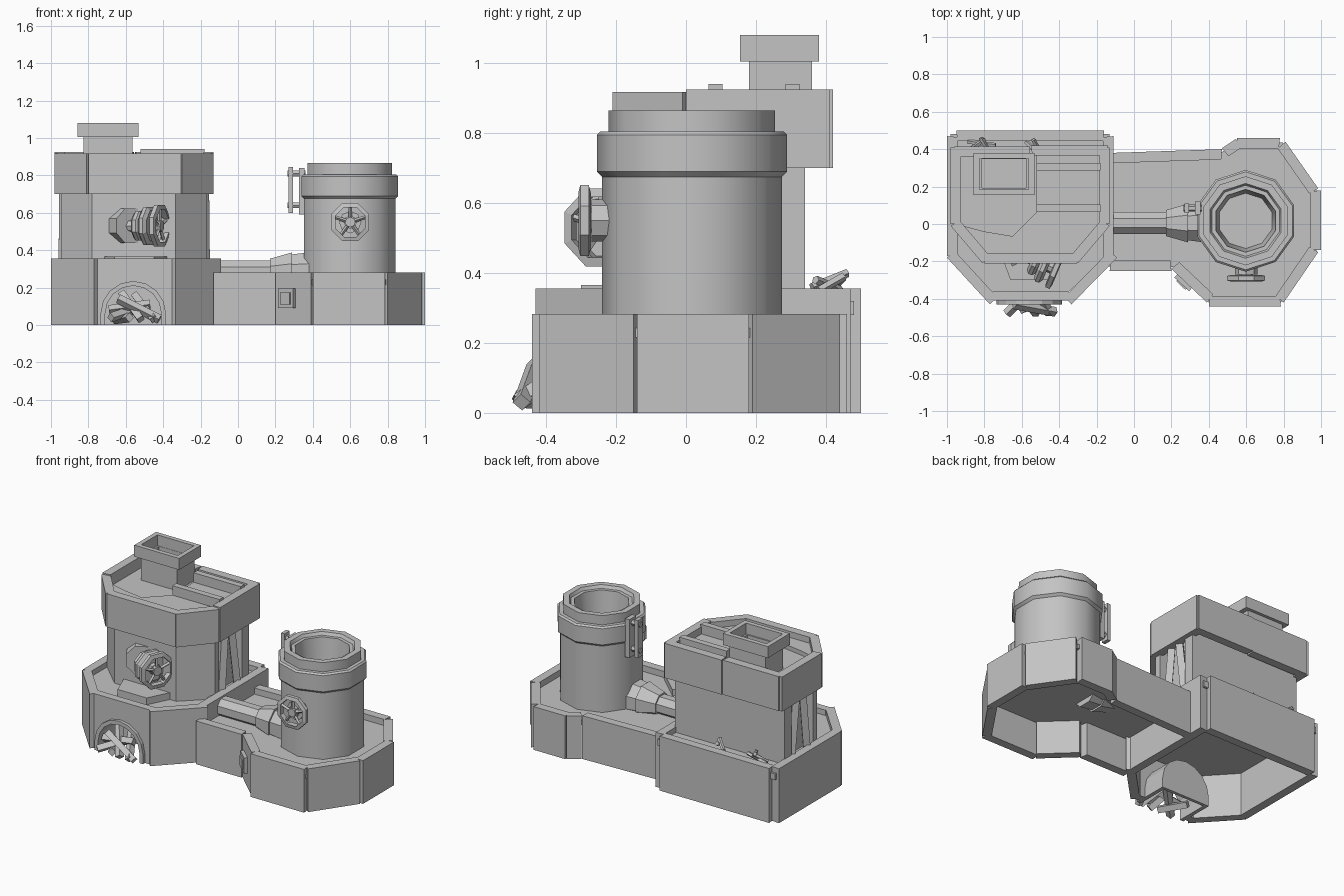
import bpy, bmesh, math
from mathutils import Vector

cube = bpy.data.objects.get("Cube")
if cube:
    bpy.data.objects.remove(cube)

grey = bpy.data.materials.new("plain_grey")
grey.use_nodes = True
grey.diffuse_color = (0.55, 0.55, 0.55, 1)
grey.node_tree.nodes["Principled BSDF"].inputs["Base Color"].default_value = grey.diffuse_color


def finish(name, bm, smooth=False):
    bmesh.ops.remove_doubles(bm, verts=bm.verts, dist=0.0005)
    bmesh.ops.recalc_face_normals(bm, faces=bm.faces)
    mesh = bpy.data.meshes.new(name)
    bm.to_mesh(mesh)
    bm.free()
    mesh.materials.append(grey)
    obj = bpy.data.objects.new(name, mesh)
    bpy.context.collection.objects.link(obj)
    if smooth:
        bpy.ops.object.select_all(action='DESELECT')
        obj.select_set(True)
        bpy.context.view_layer.objects.active = obj
        bpy.ops.object.shade_smooth_by_angle(angle=math.radians(40))


def prism(name, points, low, high, axis='Z'):
    """Extrude a flat outline along z or y."""
    bm = bmesh.new()
    place = (lambda a, b, c: (a, b, c)) if axis == 'Z' else (lambda a, b, c: (a, c, b))
    face = bm.faces.new([bm.verts.new(place(a, b, low)) for a, b in points])
    grown = bmesh.ops.extrude_face_region(bm, geom=[face], use_keep_orig=True)
    shift = Vector(place(0, 0, high - low))
    moved = [v for v in grown["geom"] if isinstance(v, bmesh.types.BMVert)]
    bmesh.ops.translate(bm, verts=moved, vec=shift)
    finish(name, bm)


def block(name, x0, x1, y0, y1, z0, z1):
    prism(name, [(x0, y0), (x1, y0), (x1, y1), (x0, y1)], z0, z1)


def lathe(name, profile, sides, centre, axis=(0, 0, 1), start=0.0, smooth=False, closed=False):
    """Turn (radius, height) points around an axis through the centre."""
    bm = bmesh.new()
    turn = Vector(axis).to_track_quat('Z', 'Y')
    rings = []
    for r, h in profile:
        angles = [start + math.tau * i / sides for i in range(sides)]
        rings.append([bm.verts.new(Vector(centre) + turn @ Vector(
            (r * math.cos(a), r * math.sin(a), h))) for a in angles])
    pairs = list(zip(rings, rings[1:]))
    if closed:
        pairs.append((rings[-1], rings[0]))
    for a, b in pairs:
        for i in range(sides):
            j = (i + 1) % sides
            bm.faces.new((a[i], a[j], b[j], b[i]))
    if not closed:
        for ring in (rings[0], rings[-1]):
            bm.faces.new(ring)
    finish(name, bm, smooth)


def rod(name, p, q, r, sides=6):
    d = Vector(q) - Vector(p)
    lathe(name, [(r, 0), (r, d.length)], sides, p, d)


def wall(name, p, q, z0, z1, thick=0.055):
    """Plate along p to q with slightly mitred ends, outer side on the right."""
    p, q = Vector(p), Vector(q)
    d = (q - p).normalized()
    inward = Vector((-d.y, d.x)) * thick
    mitre = d * thick * 0.1
    prism(name, [p, q, q + inward - mitre, p + inward + mitre], z0, z1)


def wheel(name, centre, axis, r):
    """Eight-sided handwheel with hub and five spokes."""
    c, n = Vector(centre), Vector(axis).normalized()
    lathe(name + "_rim", [(r, -0.012), (r, 0.012), (r * 0.78, 0.018), (r * 0.78, -0.018)],
          8, c, n, math.pi / 8, closed=True)
    lathe(name + "_hub", [(r * 0.25, -0.03), (r * 0.25, 0.015)], 8, c, n)
    turn = n.to_track_quat('Z', 'Y')
    for i in range(5):
        a = math.tau * i / 5 + math.pi / 2
        rod(name + "_spoke", c, c + turn @ Vector((math.cos(a), math.sin(a), 0)) * r * 0.85, 0.01, 4)


# House base: plates around a floor
for p, q in [((-.335, -.43), (-.09, -.18)), ((-.11, -.19), (-.11, .47)), ((-.16, .5), (-.95, .5)),
             ((-1, .47), (-1, -.17)), ((-1, -.18), (-.77, -.43))]:
    wall("house_base_wall", p, q, 0, 0.355)
prism("house_floor", [(-.37, -.38), (-.13, -.17), (-.13, .48), (-.98, .48), (-.98, -.17), (-.75, -.38)],
      0.28, 0.32)
prism("house_step", [(-.72, -.14), (-.66, -.3), (-.45, -.3), (-.37, -.14)], 0.3, 0.365)


# Arched mouth in the front plate
def arch(r):
    return [(-.56 + r * math.cos(a), .06 + r * math.sin(a))
            for a in [math.pi * i / 8 for i in range(9)]]


def arch_band(name, outer, inner, y0, y1):
    prism(name, [(outer[0][0], 0)] + outer + [(outer[-1][0], 0), (inner[-1][0], 0)]
          + inner[::-1] + [(inner[0][0], 0)], y0, y1, 'Y')


arch_band("house_front_wall", [(-.35, .355), (-.755, .355)], arch(0.16), -0.41, -0.36)
arch_band("arch_lining", arch(0.175), arch(0.15), -0.43, -0.2)
back = arch(0.17)
prism("arch_back", [(back[0][0], 0)] + back + [(back[-1][0], 0)], -0.22, -0.2, 'Y')

# Broken beams spilling from the mouth
for p, q in [((-.68, -.48, .04), (-.5, -.3, .1)), ((-.64, -.43, .14), (-.42, -.47, .03)),
             ((-.62, -.34, .17), (-.52, -.48, .03)), ((-.45, -.48, .03), (-.55, -.3, .16)),
             ((-.69, -.4, .08), (-.47, -.4, .11)), ((-.58, -.47, .04), (-.66, -.3, .03))]:
    rod("broken_beam", p, q, 0.026, 4)

# Scrap on the rear ledge
for p, q in [((-.89, .44, .35), (-.74, .42, .37)), ((-.82, .46, .4), (-.76, .36, .36)),
             ((-.87, .4, .34), (-.8, .45, .39)), ((-.58, .44, .35), (-.5, .37, .38)),
             ((-.54, .45, .39), (-.5, .38, .35))]:
    rod("ledge_scrap", p, q, 0.013, 5)

# House body with recessed sides, rear posts and leaning struts
prism("house_body", [(-.78, -.16), (-.335, -.16), (-.165, 0), (-.165, .04), (-.22, .04), (-.22, .34),
                     (-.89, .34), (-.89, .04), (-.945, .04), (-.945, 0)], 0.3, 0.82)
for side in (-1, 1):
    x = -.555 + side * .36
    block("corner_post", x - .035, x + .035, .27, .34, .3, .82)
    for y0, y1 in ((.08, .13), (.25, .18)):
        rod("leaning_strut", (x + side * .015, y0, .31), (x + side * .01, y1, .8), 0.03, 4)

# Upper storey plates, roof, slats
for p, q in [((-.8, -.21), (-.305, -.21)), ((-.3, -.21), (-.13, -.01)), ((-.13, 0), (-.13, .41)),
             ((-.14, .42), (-.55, .42)), ((-.555, .415), (-.96, .415)), ((-.98, .41), (-.98, 0)),
             ((-.98, -.01), (-.81, -.21))]:
    wall("upper_wall", p, q, 0.7, 0.925 if p[1] >= 0 else 0.917)
prism("roof", [(-.8, -.19), (-.31, -.19), (-.15, 0), (-.15, .4), (-.96, .4), (-.96, 0)], 0.8, 0.85)
prism("roof_raised_deck", [(-.95, 0), (-.8, -.04), (-.65, -.065), (-.52, .065), (-.52, .39), (-.15, .39),
                           (-.15, 0), (-.31, -.18), (-.8, -.18)], 0.83, 0.878)
for y in (.085, .305):
    block("roof_slat", -.52, -.18, y - .02, y + .02, 0.86, 0.94)


# Chimney: square frames
def frame(name, x, y, w, d, t, z0, z1):
    for s in (-1, 1):
        block(name, x - w, x + w, y + s * d - t * (s > 0), y + s * d + t * (s < 0), z0, z1)
        block(name, x + s * w - t * (s > 0), x + s * w + t * (s < 0), y - d + t, y + d - t, z0, z1)


frame("chimney_neck", -.695, .27, .13, .09, .012, 0.84, 1.01)
frame("chimney_cap", -.695, .267, .162, .113, .03, 1.005, 1.08)

# House valve on a sideways outlet
axis = Vector((0.92, -0.39, 0))
lathe("outlet_flange", [(.1, -.06), (.1, .03), (.07, .03)], 8, (-.585, -.155, .53), (.5, -.87, 0), math.pi / 8)
for step, r in ((0.07, 0.085), (0.12, 0.11)):
    lathe("outlet_ring", [(r * .8, -.025), (r, -.01), (r, .01), (r * .8, .025)], 8,
          Vector((-.59, -.17, .53)) + axis * step, axis, math.pi / 8)
rod("outlet_pipe", (-.62, -.15, .53), (-.43, -.235, .53), 0.035, 8)
wheel("house_wheel", (-.42, -.24, .53), axis, 0.12)

# Tank base and connecting passage
for p, q in [((.4, -.44), (.785, -.44)), ((.8, -.42), (.985, -.15)), ((1, -.14), (1, .18)),
             ((.985, .19), (.81, .44)), ((.78, .46), (.55, .46)), ((.545, .455), (.47, .405)),
             ((.47, .4), (-.12, .38)), ((-.13, -.25), (.2, -.25)), ((.2, -.24), (.39, -.42))]:
    wall("tank_base_wall", p, q, 0, 0.282)
prism("tank_floor", [(-.13, -.23), (.21, -.23), (.4, -.42), (.785, -.42), (.975, -.145), (.975, .18),
                     (.795, .435), (.55, .435), (.47, .385), (-.13, .36)], 0.215, 0.242)

# Small hatch on the slanted plate
wall("hatch_frame", (.215, -.285), (.295, -.36), .09, .195, 0.05)
wall("hatch_lid", (.225, -.305), (.275, -.352), .11, .175, 0.04)

# Tank with band, rim and hollow top
lathe("tank", [(.257, .22), (.257, .675), (.272, .69), (.272, .795), (.262, .805), (.238, .805), (.238, .865),
               (.2, .865), (.19, .845), (.168, .845), (.148, .68)], 10, (.597, .017, 0),
      start=math.pi / 2, smooth=True)
lathe("tank_outlet", [(.06, -.05), (.06, .04), (.035, .04), (.035, .06)], 8, (.6, -.23, .55), (0, -1, 0))
wheel("tank_wheel", (.6, -.29, .55), (0, -1, 0), 0.11)

# Hanging latch beside the tank
block("latch_bar", .27, .295, .06, .11, .6, .845)
block("latch_plate", .325, .355, .05, .12, .59, .84)
for z in (.64, .81):
    rod("latch_pin", (.265, .085, z), (.36, .085, z), 0.018)

# Pipe from house to tank
lathe("feed_pipe", [(.064, -.2), (.064, .17), (.075, .17), (.112, .29), (.1, .29), (.112, .38)], 8,
      (0, .005, .285), (1, 0, 0), math.pi / 8, smooth=True)
